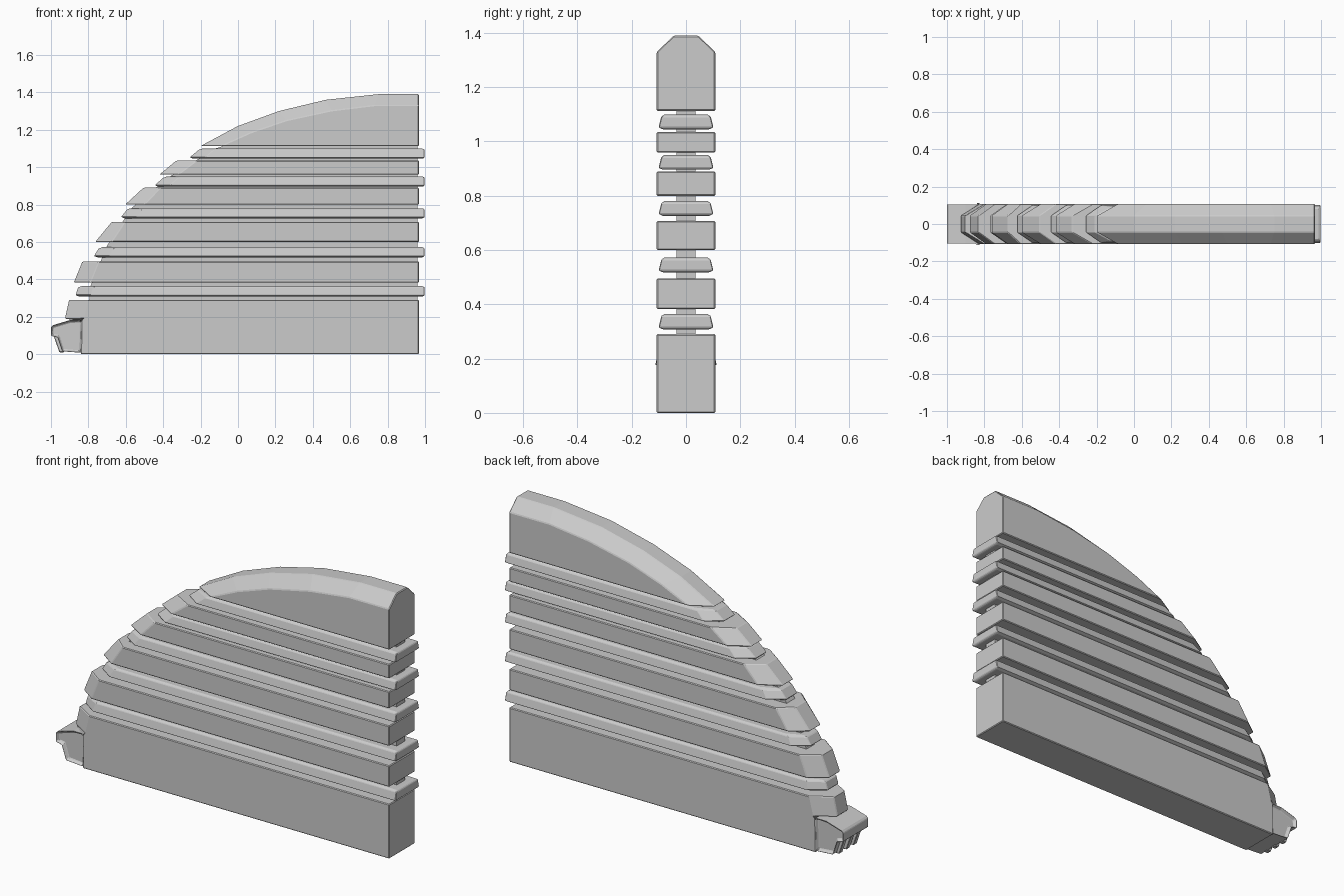
import bpy, bmesh

if "Cube" in bpy.data.objects:
    bpy.data.objects.remove(bpy.data.objects["Cube"])

HALF = 0.108     # half thickness of the wall
TIP = 0.045      # half width of the narrow crest
CORE = 0.035     # half thickness of the recessed core
BACK = 0.967     # x of the flat back end


def finish(name, bm, bevel=0.004):
    bmesh.ops.recalc_face_normals(bm, faces=bm.faces)
    me = bpy.data.meshes.new(name)
    bm.to_mesh(me)
    bm.free()
    ob = bpy.data.objects.new(name, me)
    bpy.context.collection.objects.link(ob)
    if bevel:
        mod = ob.modifiers.new("edge_bevel", 'BEVEL')
        mod.width = bevel
        mod.segments = 1
        mod.limit_method = 'ANGLE'
        mod.angle_limit = 0.6
    return ob


def loft(bm, loops):
    """Skin matching closed loops and cap both ends."""
    rings = [[bm.verts.new(p) for p in loop] for loop in loops]
    n = len(rings[0])
    for a, b in zip(rings, rings[1:]):
        for i in range(n):
            j = (i + 1) % n
            bm.faces.new((a[i], a[j], b[j], b[i]))
    return bm.faces.new(rings[0]), bm.faces.new(rings[-1][::-1])


def side(pts, y):
    return [(x, y, z) for x, z in pts]


def chamfered(name, outer, inner):
    """Wall whose curved edge narrows from the inner to the outer profile."""
    bm = bmesh.new()
    loft(bm, [side(inner, -HALF), side(outer, -TIP), side(outer, TIP), side(inner, HALF)])
    finish(name, bm)


def slab(name, pts, half, bevel=0.004):
    bm = bmesh.new()
    loft(bm, [side(pts, -half), side(pts, half)])
    finish(name, bm, bevel)


# Base course with an overhanging chamfered nose
base = [(-0.84, 0.0), (BACK, 0.0), (BACK, 0.29)]
chamfered("base_course",
          base + [(-0.903, 0.29), (-0.925, 0.19), (-0.838, 0.18)],
          base + [(-0.80, 0.29), (-0.83, 0.19), (-0.838, 0.18)])

# Middle courses: z bottom, z top, outer x at bottom / top, inner x at bottom / top
courses = [
    (0.382, 0.495, -0.878, -0.832, -0.79, -0.745),
    (0.600, 0.707, -0.763, -0.675, -0.675, -0.605),
    (0.800, 0.890, -0.603, -0.505, -0.50, -0.415),
    (0.960, 1.035, -0.420, -0.330, -0.32, -0.220),
]
for k, (z0, z1, ob, ot, ib, it) in enumerate(courses):
    back = [(BACK, z0), (BACK, z1)]
    chamfered(f"wall_course_{k + 1}", back + [(ot, z1), (ob, z0)], back + [(it, z1), (ib, z0)])

# Curved top course
chamfered("curved_top_course",
          [(BACK, 1.113), (BACK, 1.39), (0.75, 1.39), (0.47, 1.36), (0.22, 1.30), (0.0, 1.22), (-0.2, 1.113)],
          [(BACK, 1.113), (BACK, 1.33), (0.73, 1.33), (0.50, 1.302), (0.26, 1.25), (0.07, 1.185), (-0.09, 1.113)])

# Recessed core visible in the grooves
slab("inner_core", [(-0.81, 0.1), (0.96, 0.1), (0.96, 1.3), (0.6, 1.3), (0.2, 1.2), (-0.12, 1.1),
                    (-0.38, 0.94), (-0.57, 0.78), (-0.70, 0.58), (-0.79, 0.36)], CORE, 0)

# Ribs in the grooves: z bottom, z top, left x at bottom / top
ribs = [
    (0.315, 0.357, -0.868, -0.855),
    (0.525, 0.565, -0.770, -0.745),
    (0.733, 0.773, -0.625, -0.595),
    (0.903, 0.943, -0.445, -0.400),
    (1.052, 1.092, -0.258, -0.210),
]
for k, (z0, z1, xb, xt) in enumerate(ribs):
    bm = bmesh.new()
    layers = []
    for z, x, w, r in ((z0 - 0.007, xb + 0.02, 0.085, 0.988), (z0, xb, 0.101, 0.998),
                       (z1, xt, 0.091, 0.998), (z1 + 0.007, xt + 0.02, 0.08, 0.988)):
        layers.append([(r, -w, z), (r, w, z), (x + 0.08, w, z), (x, TIP, z), (x, -TIP, z), (x + 0.08, -w, z)])
    loft(bm, layers)
    finish(f"groove_rib_{k + 1}", bm, 0.003)

# Scrolled foot at the low end, with recessed side panels
foot = [(-0.835, 0.182), (-0.90, 0.182), (-0.99, 0.155), (-1.0, 0.145), (-1.0, 0.098), (-0.965, 0.09),
        (-0.94, 0.015), (-0.84, 0.008)]
bm = bmesh.new()
caps = loft(bm, [side(foot, -HALF), side(foot, HALF)])
bmesh.ops.recalc_face_normals(bm, faces=bm.faces)
bmesh.ops.inset_individual(bm, faces=list(caps), thickness=0.013, depth=-0.018)
finish("scroll_foot", bm, 0.003)

# Small ridges under the toe
for k, y in enumerate((-0.06, 0.0, 0.06)):
    bm = bmesh.new()
    pts = [(-0.985, 0.096), (-0.955, 0.01), (-0.93, 0.01), (-0.95, 0.096)]
    loft(bm, [side(pts, y - 0.014), side(pts, y + 0.014)])
    finish(f"toe_ridge_{k + 1}", bm, 0.003)
